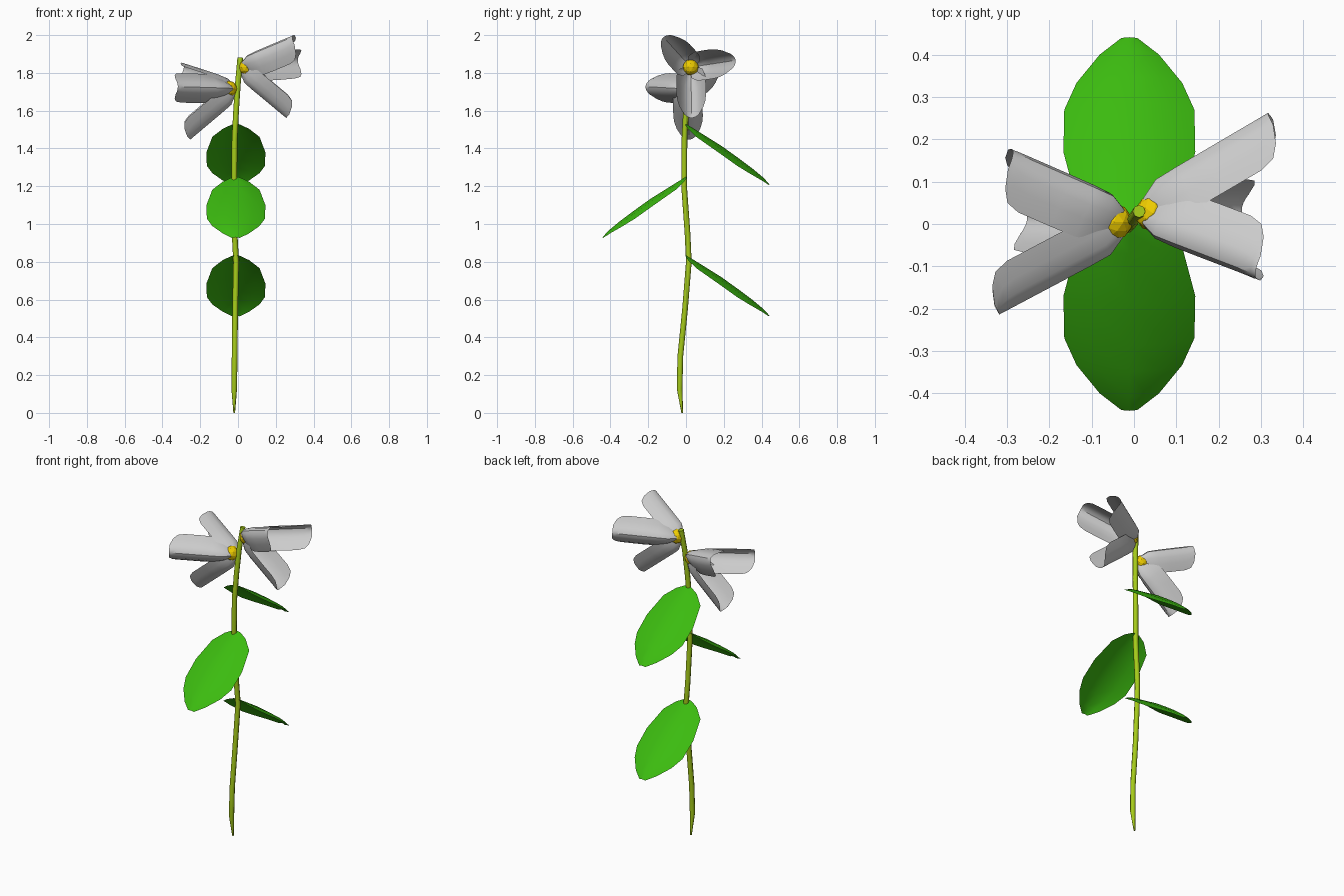
import bpy
from mathutils import Vector
from math import radians

if "Cube" in bpy.data.objects:
    bpy.data.objects.remove(bpy.data.objects["Cube"])


def material(name, rgb):
    m = bpy.data.materials.new(name)
    m.diffuse_color = (*rgb, 1)
    m.use_nodes = True
    m.node_tree.nodes["Principled BSDF"].inputs["Base Color"].default_value = m.diffuse_color
    return m


STEM = material("stem_green", (0.38, 0.6, 0.01))
LEAF = material("leaf_green", (0.045, 0.5, 0.005))
YELLOW = material("yellow", (0.85, 0.6, 0.0))


def sheet(name, rows, mat=None, angle=30):
    """Surface skinned through equal-length rows of points."""
    n = len(rows[0])
    faces = [(i * n + j, i * n + j + 1, (i + 1) * n + j + 1, (i + 1) * n + j)
             for i in range(len(rows) - 1) for j in range(n - 1)]
    me = bpy.data.meshes.new(name)
    me.from_pydata([tuple(p) for r in rows for p in r], [], faces)
    me.validate()
    ob = bpy.data.objects.new(name, me)
    bpy.context.collection.objects.link(ob)
    if mat:
        me.materials.append(mat)
    bpy.ops.object.select_all(action='DESELECT')
    bpy.context.view_layer.objects.active = ob
    ob.select_set(True)
    bpy.ops.object.shade_smooth_by_angle(angle=radians(angle))
    return ob


# Stem: gently swaying tapered tube
path = [(-.02, -.02, 0), (-.02, -.034, .13), (-.018, -.03, .3), (-.015, -.005, .55),
        (-.01, .015, .8), (-.018, .008, .95), (-.02, -.01, 1.2), (-.018, -.008, 1.45),
        (-.01, 0, 1.6), (0, .012, 1.75), (.012, .03, 1.88)]
cu = bpy.data.curves.new("stem", 'CURVE')
cu.dimensions = '3D'
cu.bevel_depth = 0.015
cu.bevel_resolution = 2
cu.use_fill_caps = True
sp = cu.splines.new('POLY')
sp.points.add(len(path) - 1)
for i, (pt, co) in enumerate(zip(sp.points, path)):
    pt.co = (*co, 1)
    pt.radius = 0.3 if i == 0 else 1.0
cu.materials.append(STEM)
bpy.context.collection.objects.link(bpy.data.objects.new("stem", cu))

# Leaves: drooping domed blades; rows are (reach, drop, half width)
BLADE = [(0, 0, .025), (.02, -.012, .07), (.07, -.043, .125), (.19, -.118, .156),
         (.29, -.19, .154), (.35, -.235, .125), (.41, -.285, .07), (.442, -.32, .02)]


def leaf(name, z, side):
    rows = []
    for reach, drop, hw in BLADE:
        rows.append([Vector((-.011 + s * hw,
                             side * (reach - .02 * s * s * hw / .156),
                             z + drop - .032 * s * s * hw / .156))
                     for s in (-1, -.6, 0, .6, 1)])
    sheet(name, rows, LEAF)


leaf("lower_back_leaf", .835, 1)
leaf("front_leaf", 1.25, -1)
leaf("upper_back_leaf", 1.53, 1)

# Petals: trough-shaped tongues; profile is (fraction of length, width factor)
PROFILE = [(0, .08), (.08, .42), (.2, .78), (.35, .97), (.55, 1), (.8, 1),
           (.9, .95), (.96, .8), (1, .5)]


def petal(name, base, tip, axis):
    d = Vector(tip) - base
    length = d.length
    d.normalize()
    n = (axis - d * axis.dot(d)).normalized()
    w = d.cross(n)
    rows = []
    for t, k in PROFILE:
        deep = .1 * min(1, k / .8 if t < .5 else 1)
        row = []
        for j in range(9):
            s = (j / 4 - 1) * k if t > .5 else j / 4 - 1
            half = .078 * (k if t < .5 else 1)
            row.append(base + d * length * t + w * half * s
                       + n * deep * (s * s - .5))
        rows.append(row)
    sheet(name, rows)


# Two blossoms facing left and right, three petals and a yellow heart each
flowers = [("right", 1, Vector((.01, .025, 1.83)),
            [(.342, .22, 1.86), (.312, -.09, 1.957), (.287, .03, 1.60)]),
           ("left", -1, Vector((-.012, .005, 1.715)),
            [(-.342, -.17, 1.725), (-.31, .135, 1.81), (-.285, .015, 1.485)])]
for side, sx, base, tips in flowers:
    for i, tip in enumerate(tips):
        petal(f"{side}_petal_{i + 1}", base, tip, Vector((sx, 0, 0)))
    bpy.ops.mesh.primitive_ico_sphere_add(subdivisions=2, radius=.043,
                                          location=base + Vector((sx * .035, 0, 0)))
    heart = bpy.context.object
    heart.name = f"{side}_flower_centre"
    heart.data.materials.append(YELLOW)
